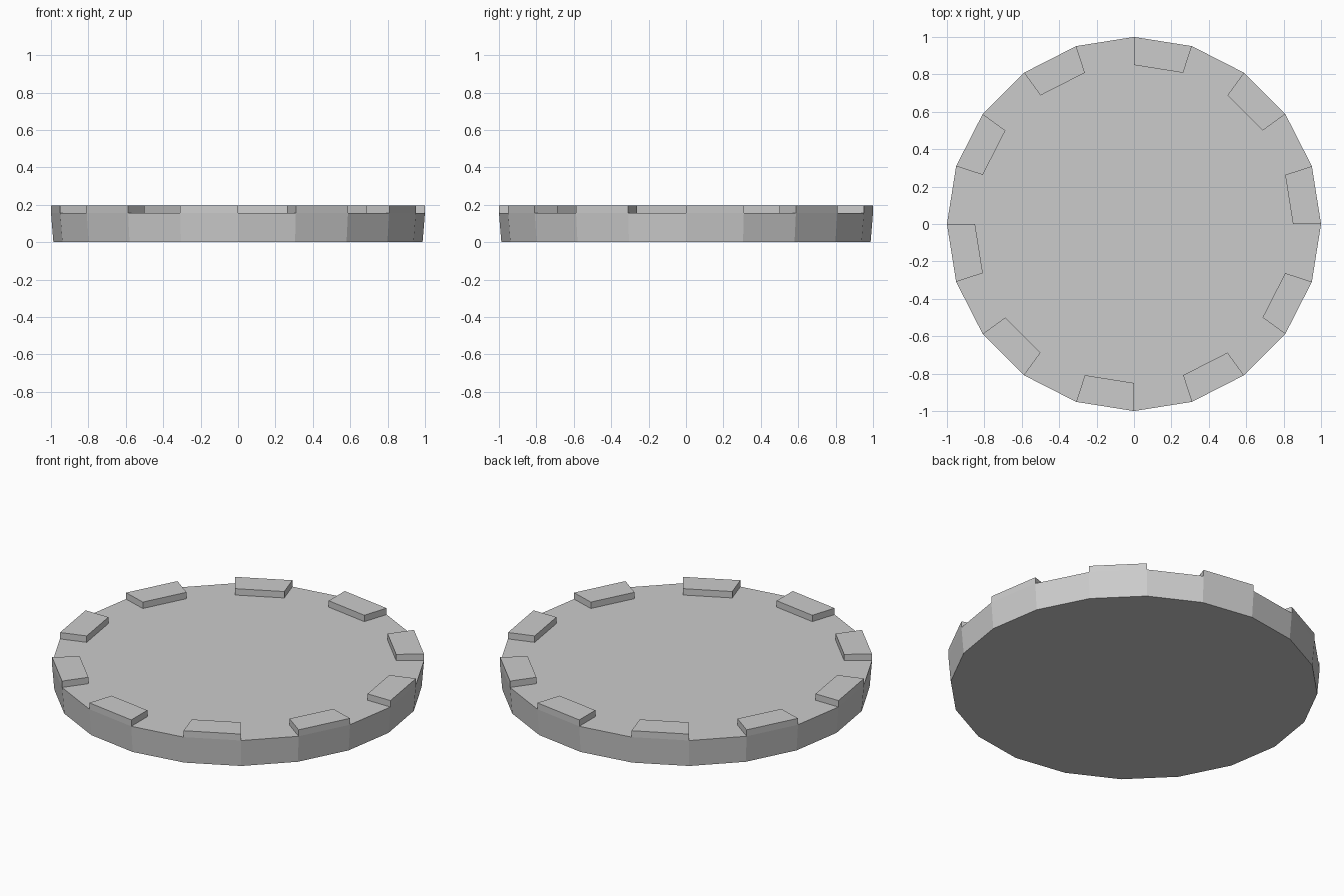
import bpy, bmesh
from math import cos, sin, pi

if "Cube" in bpy.data.objects:
    bpy.data.objects.remove(bpy.data.objects["Cube"])

SIDES = 20
R_BOTTOM, R_RIM, R_INNER = 0.987, 1.0, 0.85
Z_RIM, Z_TOOTH = 0.157, 0.195

bm = bmesh.new()


def ring(radius, z):
    return [bm.verts.new((radius * cos(2 * pi * i / SIDES),
                          radius * sin(2 * pi * i / SIDES), z))
            for i in range(SIDES)]


def bridge(a, b):
    return [bm.faces.new((a[i], a[(i + 1) % SIDES], b[(i + 1) % SIDES], b[i]))
            for i in range(SIDES)]


# Tapered disc: underside, wall, flat top border and top centre
bottom = ring(R_BOTTOM, 0)
rim = ring(R_RIM, Z_RIM)
inner = ring(R_INNER, Z_RIM)
bm.faces.new(bottom[::-1])
bridge(bottom, rim)
border = bridge(rim, inner)
bm.faces.new(inner)

# Raised teeth on every other border segment
for face in border[::2]:
    tooth = bmesh.ops.extrude_discrete_faces(bm, faces=[face])["faces"][0]
    for v in tooth.verts:
        v.co.z = Z_TOOTH

bmesh.ops.recalc_face_normals(bm, faces=bm.faces)
mesh = bpy.data.meshes.new("toothed_disc")
bm.to_mesh(mesh)
bm.free()
disc = bpy.data.objects.new("toothed_disc", mesh)
bpy.context.collection.objects.link(disc)
